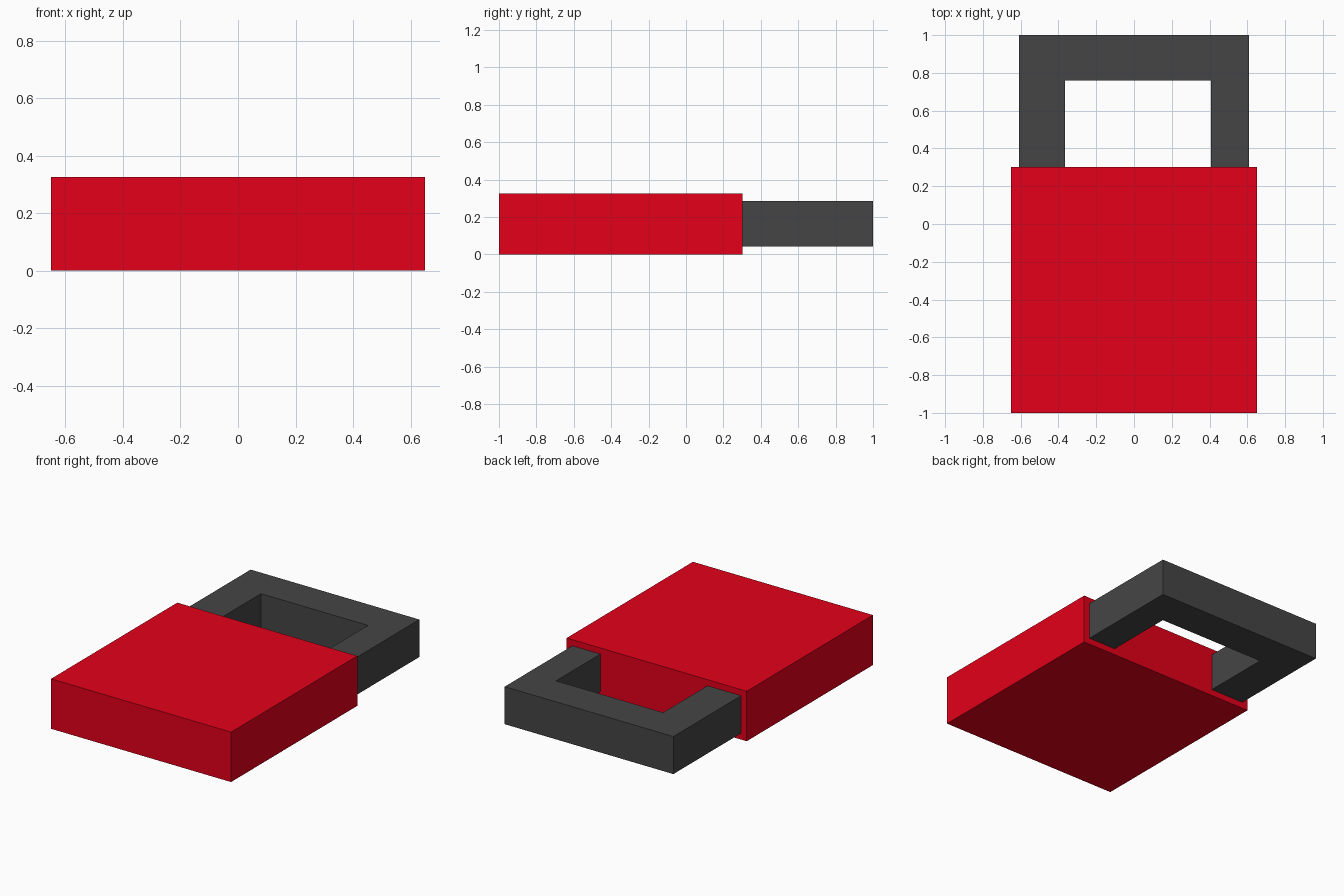
import bpy
import bmesh

if "Cube" in bpy.data.objects:
    bpy.data.objects.remove(bpy.data.objects["Cube"])


def material(name, rgb):
    mat = bpy.data.materials.new(name)
    mat.diffuse_color = (*rgb, 1.0)
    mat.use_nodes = True
    mat.node_tree.nodes["Principled BSDF"].inputs["Base Color"].default_value = mat.diffuse_color
    return mat


def extruded(name, outline, z0, z1, mat):
    """Extrude a flat xy outline from z0 up to z1."""
    bm = bmesh.new()
    base = bm.faces.new([bm.verts.new((x, y, z0)) for x, y in outline])
    top = bmesh.ops.extrude_face_region(bm, geom=[base])["geom"]
    verts = [g for g in top if isinstance(g, bmesh.types.BMVert)]
    bmesh.ops.translate(bm, vec=(0, 0, z1 - z0), verts=verts)
    bmesh.ops.recalc_face_normals(bm, faces=bm.faces)
    mesh = bpy.data.meshes.new(name)
    bm.to_mesh(mesh)
    bm.free()
    mesh.materials.append(mat)
    obj = bpy.data.objects.new(name, mesh)
    bpy.context.collection.objects.link(obj)
    return obj


red = material("red", (0.78, 0.0, 0.01))
dark_gray = material("dark_gray", (0.06, 0.06, 0.06))

# Padlock body: a plain slab
extruded("lock_body",
         [(-0.65, -1.0), (0.65, -1.0), (0.65, 0.302), (-0.65, 0.302)],
         0.0, 0.326, red)

# Square shackle: wider left leg, narrower right leg, ends set into the body
extruded("shackle",
         [(-0.609, 0.29), (-0.609, 1.0), (0.609, 1.0), (0.609, 0.29),
          (0.407, 0.29), (0.407, 0.759), (-0.366, 0.759), (-0.366, 0.29)],
         0.041, 0.286, dark_gray)
